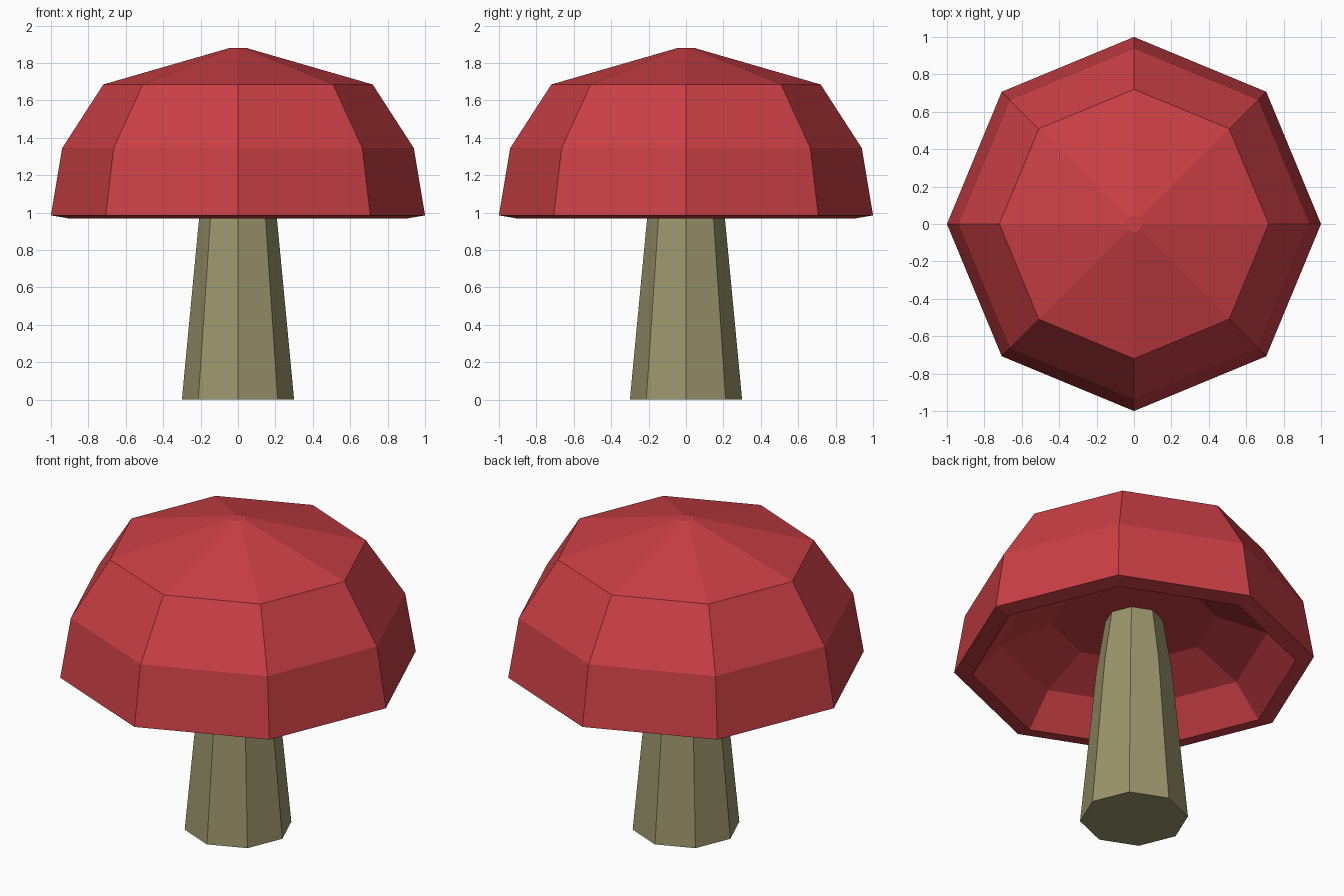
import bpy, bmesh
from math import cos, sin, tau

if "Cube" in bpy.data.objects:
    bpy.data.objects.remove(bpy.data.objects["Cube"])

SIDES = 8


def material(name, rgb):
    mat = bpy.data.materials.new(name)
    mat.diffuse_color = (*rgb, 1.0)
    mat.use_nodes = True
    mat.node_tree.nodes["Principled BSDF"].inputs["Base Color"].default_value = mat.diffuse_color
    return mat


def lathe(name, profile, mat):
    """Join octagonal rings from (radius, z) pairs and close both ends."""
    bm = bmesh.new()
    rings = [[bm.verts.new((r * cos(tau * i / SIDES), r * sin(tau * i / SIDES), z))
              for i in range(SIDES)] for r, z in profile]
    for low, high in zip(rings, rings[1:]):
        for i in range(SIDES):
            j = (i + 1) % SIDES
            bm.faces.new((low[i], low[j], high[j], high[i]))
    bm.faces.new(rings[0][::-1])
    bm.faces.new(rings[-1])
    mesh = bpy.data.meshes.new(name)
    bm.to_mesh(mesh)
    bm.free()
    mesh.materials.append(mat)
    obj = bpy.data.objects.new(name, mesh)
    bpy.context.collection.objects.link(obj)
    return obj


# Stem: tapered, narrowing more under the cap
lathe("stem", [(0.30, 0.0), (0.21, 0.95), (0.16, 1.265)],
      material("stem_tan", (0.33, 0.30, 0.15)))

# Cap: shallow hollow underside, sloped rim, faceted dome
underside = [(0.46, 1.27), (0.74, 1.15), (0.90, 0.968)]
dome = [(1.0, 0.985), (0.94, 1.345), (0.72, 1.685), (0.045, 1.88)]
lathe("cap", underside + dome, material("cap_red", (0.59, 0.05, 0.06)))
